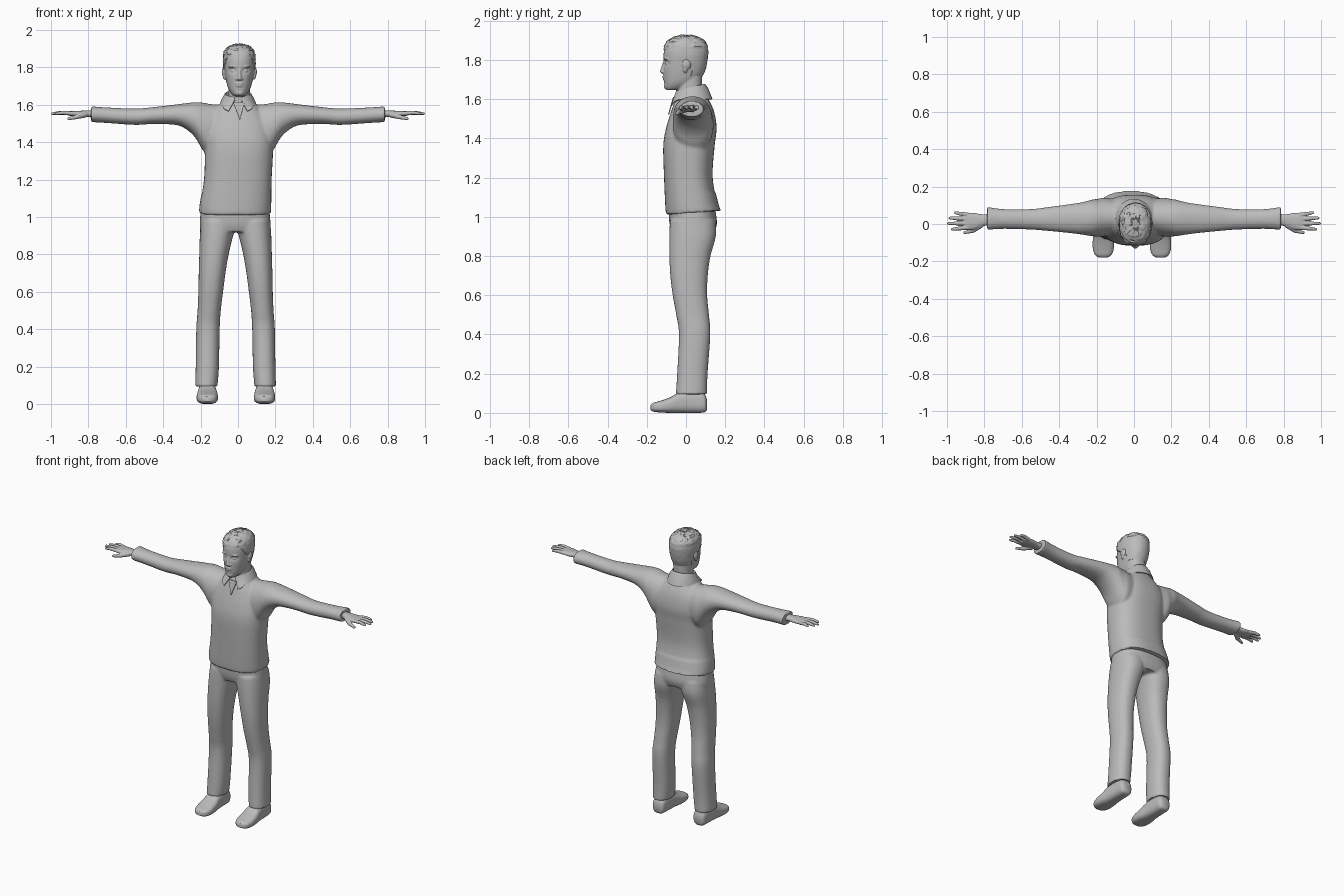
import bpy, bmesh, math, random
from mathutils import Vector, Matrix

random.seed(4)
if "Cube" in bpy.data.objects:
    bpy.data.objects.remove(bpy.data.objects["Cube"], do_unlink=True)

grey = bpy.data.materials.new("plain grey")
grey.use_nodes = True
tone = (0.5, 0.5, 0.5, 1)
grey.diffuse_color = tone
grey.node_tree.nodes["Principled BSDF"].inputs["Base Color"].default_value = tone


def blend(rings, steps):
    """Smooth Catmull-Rom interpolation through the given rings."""
    out = []
    for i in range(len(rings) - 1):
        a, b, c, d = (rings[max(0, min(len(rings) - 1, i + k))] for k in (-1, 0, 1, 2))
        for s in range(steps):
            t = s / steps
            out.append([q + t * ((r - p) / 2 + t * (p - 2.5 * q + 2 * r - e / 2
                        + t * (1.5 * (q - r) + (e - p) / 2)))
                        for p, q, r, e in zip(a, b, c, d)])
    return out + [rings[-1]]


def loft(bm, axis, rings, power=2.3, sides=40, steps=6):
    """Closed tube along an axis; each ring is (position, u low, u high, v low, v high)."""
    loops = []
    for t, u0, u1, v0, v1 in blend(rings, steps):
        loop = []
        for k in range(sides):
            a = math.tau * k / sides
            c, s = math.cos(a), math.sin(a)
            u = (u0 + u1) / 2 + (u1 - u0) / 2 * math.copysign(abs(c) ** (2 / power), c)
            v = (v0 + v1) / 2 + (v1 - v0) / 2 * math.copysign(abs(s) ** (2 / power), s)
            loop.append(bm.verts.new({"x": (t, u, v), "y": (u, t, v), "z": (u, v, t)}[axis]))
        loops.append(loop)
    for low, high in zip(loops, loops[1:]):
        for k in range(sides):
            j = (k + 1) % sides
            bm.faces.new((low[k], low[j], high[j], high[k]))
    bm.faces.new(loops[0])
    bm.faces.new(loops[-1])


def ball(bm, centre, radii):
    place = Matrix.Translation(centre) @ Matrix.Diagonal((*radii, 1))
    bmesh.ops.create_uvsphere(bm, u_segments=20, v_segments=12, radius=1, matrix=place)


def limb(bm, a, b, r0, r1):
    """Round-ended tapering rod between two points."""
    a, b = Vector(a), Vector(b)
    turn = (b - a).to_track_quat("Z", "Y").to_matrix().to_4x4()
    bmesh.ops.create_cone(bm, cap_ends=True, segments=16, radius1=r0, radius2=r1,
                          depth=(b - a).length, matrix=Matrix.Translation((a + b) / 2) @ turn)
    ball(bm, a, (r0,) * 3)
    ball(bm, b, (r1,) * 3)


def finish(name, bm, voxel=0, smooth=3, thick=0, mirror=False):
    """Turn the bmesh into an object, fusing overlapping pieces when a voxel size is given."""
    if mirror:
        for v in bm.verts:
            v.co.x *= -1
    bmesh.ops.recalc_face_normals(bm, faces=bm.faces)
    mesh = bpy.data.meshes.new(name)
    bm.to_mesh(mesh)
    bm.free()
    obj = bpy.data.objects.new(name, mesh)
    bpy.context.collection.objects.link(obj)
    if voxel:
        mod = obj.modifiers.new("fuse", "REMESH")
        mod.mode, mod.voxel_size = "VOXEL", voxel
        mod = obj.modifiers.new("soften", "SMOOTH")
        mod.factor, mod.iterations = 0.5, smooth
    if thick:
        obj.modifiers.new("thickness", "SOLIDIFY").thickness = thick
    baked = bpy.data.meshes.new_from_object(
        obj.evaluated_get(bpy.context.evaluated_depsgraph_get()))
    obj.modifiers.clear()
    obj.data = baked
    baked.name = name
    baked.materials.clear()
    baked.materials.append(grey)
    bpy.ops.object.select_all(action="DESELECT")
    obj.select_set(True)
    bpy.context.view_layer.objects.active = obj
    bpy.ops.object.shade_smooth_by_angle(angle=math.radians(45))
    return obj


# Shirt: torso and both sleeves fused
bm = bmesh.new()
loft(bm, "z", [(1.01, -.208, .176, -.102, .178), (1.06, -.205, .178, -.106, .162),
               (1.2, -.182, .18, -.112, .136), (1.36, -.177, .188, -.116, .146),
               (1.45, -.18, .185, -.102, .156), (1.53, -.16, .16, -.078, .145),
               (1.59, -.11, .11, -.057, .12), (1.63, -.075, .075, -.04, .095)], 2.5)
for v in bm.verts:
    if v.co.z < 1.1:
        v.co.z += .02 * (v.co.y + .1) / .27
sleeve = [(.04, -.04, .12, 1.36, 1.595), (.15, -.065, .14, 1.33, 1.605),
          (.19, -.067, .135, 1.36, 1.612), (.225, -.065, .13, 1.42, 1.614),
          (.27, -.058, .118, 1.465, 1.61), (.33, -.05, .108, 1.492, 1.602),
          (.45, -.038, .092, 1.498, 1.588), (.55, -.03, .08, 1.493, 1.58),
          (.7, -.026, .08, 1.503, 1.586), (.785, -.032, .092, 1.508, 1.592)]
for side in (1, -1):
    loft(bm, "x", [(side * r[0], *r[1:]) for r in sleeve], 2.1)
finish("shirt", bm, .008, 4)

# Shirt collar: open band folded outwards, with points at the front
bm = bmesh.new()
rows = []
for k in range(49):
    a = math.radians(16 + 328 * k / 48)
    s, c = math.sin(a), math.cos(a)
    point = max(0, c) ** 5
    rows.append([bm.verts.new(p) for p in (
        (.06 * s, .022 - .068 * c, 1.615 - .015 * c),
        (.07 * s, .022 - .075 * c, 1.66 - .018 * c),
        (.085 * s, .025 - .088 * c, 1.635 - .02 * c),
        ((.1 + .1 * point) * s, .027 - .108 * c, 1.6 - .04 * point))])
for a, b in zip(rows, rows[1:]):
    for j in range(3):
        bm.faces.new((a[j], a[j + 1], b[j + 1], b[j]))
finish("collar", bm, thick=.005)

# Open neckline
bm = bmesh.new()
bm.faces.new([bm.verts.new(p) for p in ((0.01, -.086, 1.52), (.035, -.06, 1.61), (-.025, -.06, 1.61))])
finish("neck_opening", bm, thick=.006)

# Trousers: hips and two legs fused
bm = bmesh.new()
loft(bm, "z", [(.92, -.2, .172, -.07, .145), (.97, -.205, .174, -.085, .158),
               (1.06, -.195, .165, -.09, .145)], 2.5)
leg = [(.095, .088, .203, -.052, .107), (.2, .08, .2, -.045, .11),
       (.4, .076, .197, -.036, .124), (.5, .07, .19, -.05, .117),
       (.6, .058, .186, -.068, .108), (.7, .045, .184, -.08, .111),
       (.8, .028, .181, -.085, .125), (.9, .004, .178, -.085, .152),
       (.98, -.02, .172, -.082, .15)]
loft(bm, "z", leg)
loft(bm, "z", [(z, -b - .026, -a - .022, c, d) for z, a, b, c, d in leg])
finish("trousers", bm, .008, 3)

# Shoes
for side, middle in (("left", .142), ("right", -.164)):
    bm = bmesh.new()
    loft(bm, "y", [(y, middle - w, middle + w, low, top) for y, w, low, top in (
        (.106, .026, .015, .07), (.09, .042, .002, .1), (.03, .046, 0, .115),
        (-.03, .05, 0, .106), (-.08, .056, 0, .08), (-.13, .056, .002, .062),
        (-.165, .044, .006, .052), (-.18, .022, .014, .04))], 2.8)
    finish(side + "_shoe", bm)

# Hands, palm down with the thumb forward
for side, flip in (("left", False), ("right", True)):
    bm = bmesh.new()
    loft(bm, "x", [(.75, -.005, .055, 1.53, 1.572), (.81, -.012, .052, 1.535, 1.57),
                   (.85, -.028, .058, 1.535, 1.568), (.89, -.032, .06, 1.54, 1.567),
                   (.91, -.026, .055, 1.544, 1.563)])
    for y, tip_x, tip_y in ((.05, .955, .06), (.027, .984, .032), (.003, .992, .003), (-.02, .972, -.028)):
        knuckle, joint = (.89, y, 1.554), ((.9 + tip_x) / 2, (y + tip_y) / 2, 1.558)
        limb(bm, knuckle, joint, .0115, .0105)
        limb(bm, joint, (tip_x, tip_y, 1.553), .0105, .0075)
    limb(bm, (.82, -.005, 1.548), (.86, -.035, 1.536), .017, .012)
    limb(bm, (.86, -.035, 1.536), (.905, -.046, 1.526), .012, .008)
    finish(side + "_hand", bm, .003, 3, mirror=flip)

# Head: skull, neck, ears and face fused
middle = .007
skull = [(1.646, -.024, .024, -.1, -.04), (1.66, -.042, .042, -.108, .01),
         (1.69, -.06, .06, -.112, .06), (1.74, -.073, .073, -.115, .09),
         (1.8, -.081, .081, -.115, .105), (1.85, -.082, .082, -.111, .108),
         (1.885, -.07, .07, -.092, .092), (1.907, -.048, .048, -.06, .062),
         (1.917, -.015, .015, -.02, .025)]
bm = bmesh.new()
loft(bm, "z", skull, 2.2, 64)
for v in bm.verts:
    if v.co.y < -.03:
        hollow = ((abs(v.co.x) - .034) / .02) ** 2 + ((v.co.z - 1.783) / .013) ** 2
        v.co.y += .013 * math.exp(-hollow)
loft(bm, "z", [(1.56, -.062, .062, -.04, .085), (1.63, -.058, .058, -.045, .08),
               (1.72, -.058, .058, -.04, .082)])
limb(bm, (0, -.11, 1.785), (0, -.121, 1.742), .008, .012)
ball(bm, (0, -.108, 1.714), (.024, .013, .006))
ball(bm, (0, -.107, 1.702), (.021, .013, .006))
ball(bm, (0, -.097, 1.664), (.024, .016, .015))
for s in (1, -1):
    ball(bm, (s * .013, -.115, 1.738), (.008, .01, .007))
    ball(bm, (s * .034, -.098, 1.803), (.024, .015, .006))
    ball(bm, (s * .032, -.093, 1.781), (.013, .013, .009))
    ball(bm, (s * .083, .002, 1.776), (.011, .021, .027))
    ball(bm, (s * .08, -.004, 1.752), (.009, .012, .017))
bmesh.ops.translate(bm, verts=bm.verts, vec=(middle, 0, 0))
finish("head", bm, .004, 3)

# Short tousled hair, trimmed along the hairline
bm = bmesh.new()
loft(bm, "z", skull, 2.2, 48, 5)
bmesh.ops.recalc_face_normals(bm, faces=bm.faces)
bm.normal_update()
moves = [(v, v.normal * (.004 + random.random() * (.009 if v.co.z > 1.86 else .002))) for v in bm.verts]
for v, move in moves:
    v.co += move


def below_hairline(p):
    if p.y < -.03:
        return p.z < 1.855 - max(0, p.y + .085) * 1.1
    return p.z < (1.79 if p.y < .028 else 1.715)


bare = [f for f in bm.faces if below_hairline(f.calc_center_median())]
bmesh.ops.delete(bm, geom=bare, context="FACES")
bmesh.ops.translate(bm, verts=bm.verts, vec=(middle, 0, 0))
finish("hair", bm, thick=.006)
